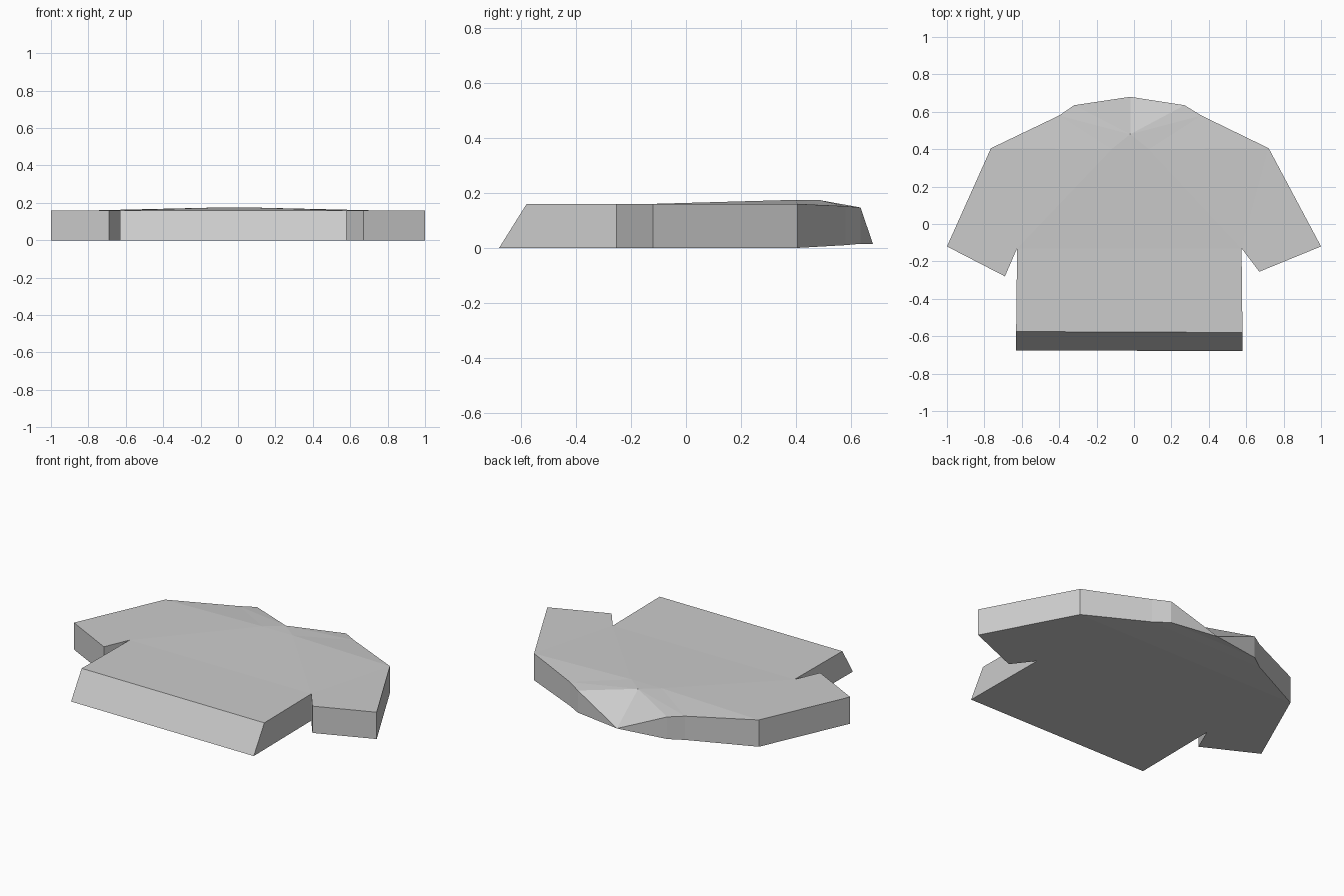
import bpy
import bmesh

cube = bpy.data.objects.get("Cube")
if cube:
    bpy.data.objects.remove(cube, do_unlink=True)

# Single grey cloth colour
cloth = bpy.data.materials.new("grey cloth")
cloth.use_nodes = True
cloth.diffuse_color = (0.6, 0.6, 0.6, 1)
cloth.node_tree.nodes["Principled BSDF"].inputs["Base Color"].default_value = cloth.diffuse_color

# Outline from hem to collar: name, left point, right point, front height, back height
THICK = 0.16
OUTLINE = [
    ("hem", (0.58, -0.58), (-0.63, -0.575), THICK, 0),
    ("armpit", (0.575, -0.13), (-0.625, -0.13), THICK, 0),
    ("cuff_inner", (0.67, -0.255), (-0.69, -0.28), THICK, 0),
    ("cuff_outer", (1, -0.12), (-1, -0.12), THICK, 0),
    ("shoulder", (0.72, 0.405), (-0.765, 0.405), THICK, 0),
    ("collar_base", (0.36, 0.58), (-0.4, 0.58), 0.152, 0.01),
    ("collar_tip", (0.27, 0.635), (-0.32, 0.635), 0.147, 0.015),
]
HEM_FLARE = 0.1

bm = bmesh.new()
front, back = {}, {}
for name, left, right, top_z, low_z in OUTLINE:
    for side, (x, y) in (("left", left), ("right", right)):
        front[name, side] = bm.verts.new((x, y, top_z))
        low_y = y - HEM_FLARE if name == "hem" else y
        back[name, side] = bm.verts.new((x, low_y, low_z))

# Neckline point, nape and raised chest
neck = bm.verts.new((-0.02, 0.48, 0.175))
nape = bm.verts.new((-0.02, 0.68, 0.015))
chest = {"left": bm.verts.new((0.08, 0.4, 0.175)),
         "right": bm.verts.new((-0.12, 0.4, 0.175))}


def face(*verts):
    return bm.faces.new(verts)


def across(layer, lower, upper):
    face(layer[lower, "right"], layer[lower, "left"],
         layer[upper, "left"], layer[upper, "right"])


names = [row[0] for row in OUTLINE]
for side in ("left", "right"):
    f = {n: front[n, side] for n in names}
    b = {n: back[n, side] for n in names}
    bust = chest[side]

    # Sleeves, front and back
    for s in (f, b):
        face(s["armpit"], s["cuff_inner"], s["cuff_outer"])
        face(s["armpit"], s["cuff_outer"], s["shoulder"])

    # Yoke sloping from the chest to the shoulder
    face(f["armpit"], f["shoulder"], bust)
    face(f["shoulder"], f["collar_base"], bust)
    face(f["collar_base"], neck, bust)
    face(f["collar_base"], f["collar_tip"], neck)

    # Side walls around the outline
    for a, c in zip(names, names[1:]):
        face(f[a], f[c], b[c], b[a])

    # Collar opening and its outer edge
    face(f["collar_tip"], nape, neck)
    face(f["collar_tip"], b["collar_tip"], nape)

# Body panels and slanted hem
across(front, "hem", "armpit")
face(front["armpit", "right"], front["armpit", "left"], chest["left"], chest["right"])
face(chest["right"], chest["left"], neck)
for lower, upper in (("hem", "armpit"), ("armpit", "shoulder"),
                     ("shoulder", "collar_base"), ("collar_base", "collar_tip")):
    across(back, lower, upper)
face(back["collar_tip", "right"], back["collar_tip", "left"], nape)
face(front["hem", "left"], front["hem", "right"], back["hem", "right"], back["hem", "left"])

bmesh.ops.recalc_face_normals(bm, faces=bm.faces[:])
mesh = bpy.data.meshes.new("shirt")
bm.to_mesh(mesh)
bm.free()
mesh.materials.append(cloth)
shirt = bpy.data.objects.new("shirt", mesh)
bpy.context.collection.objects.link(shirt)
